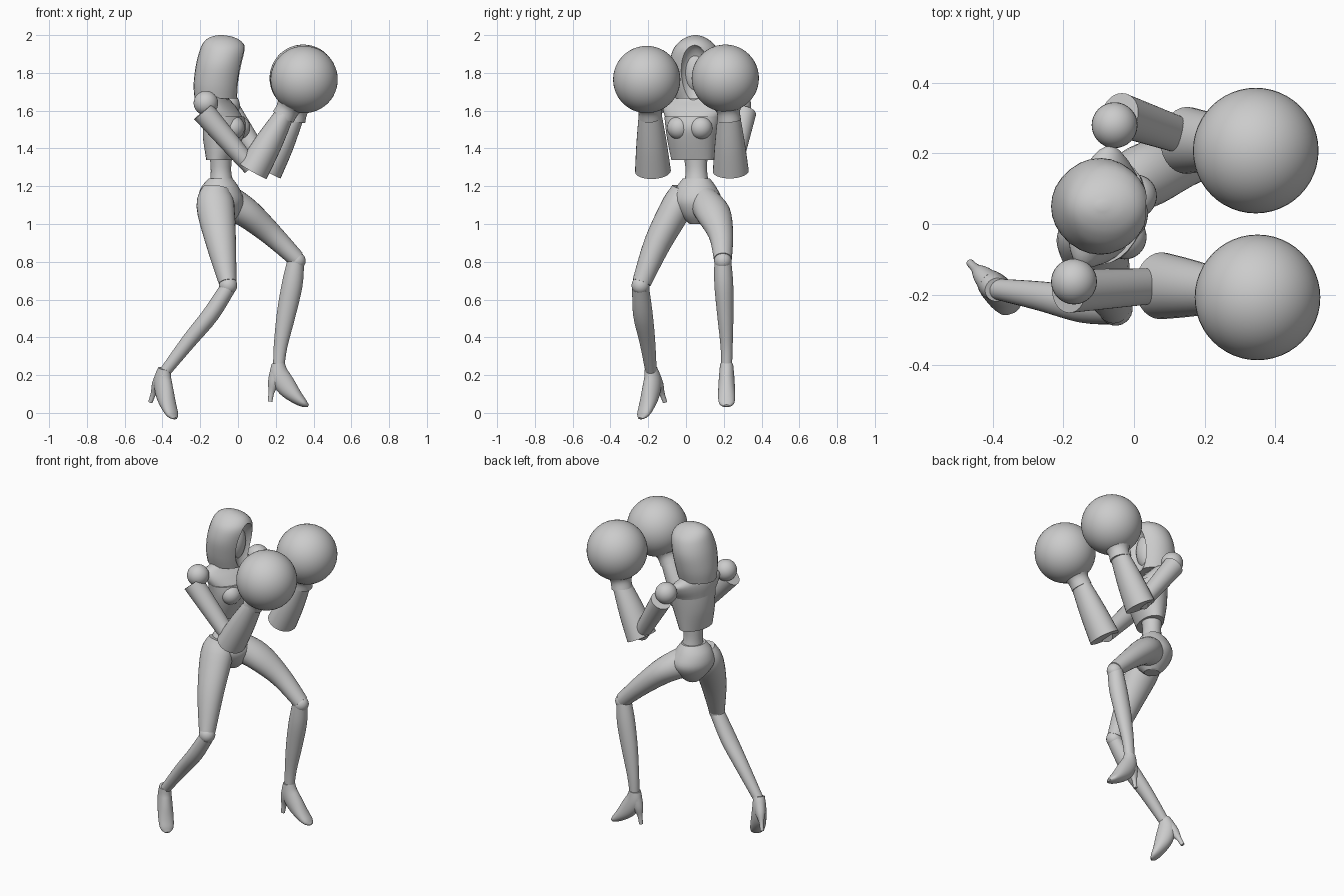
import bpy, bmesh, math
from mathutils import Vector, Matrix

if "Cube" in bpy.data.objects:
    bpy.data.objects.remove(bpy.data.objects["Cube"])

grey = bpy.data.materials.new("plain grey")
grey.use_nodes = True
grey.diffuse_color = (0.6, 0.6, 0.6, 1)
grey.node_tree.nodes["Principled BSDF"].inputs["Base Color"].default_value = (0.6, 0.6, 0.6, 1)


def finish(name, bm):
    bmesh.ops.recalc_face_normals(bm, faces=bm.faces)
    mesh = bpy.data.meshes.new(name)
    bm.to_mesh(mesh)
    bm.free()
    mesh.materials.append(grey)
    ob = bpy.data.objects.new(name, mesh)
    bpy.context.collection.objects.link(ob)
    smooth(ob)
    return ob


def smooth(ob):
    bpy.ops.object.select_all(action='DESELECT')
    ob.select_set(True)
    bpy.context.view_layer.objects.active = ob
    bpy.ops.object.shade_smooth_by_angle(angle=math.radians(40))


def ball(name, centre, radii, yaw=0, detail=32):
    bm = bmesh.new()
    m = Matrix.Translation(centre) @ Matrix.Rotation(math.radians(yaw), 4, 'Z') @ Matrix.Diagonal((*radii, 1))
    bmesh.ops.create_uvsphere(bm, u_segments=detail, v_segments=detail // 2, radius=1, matrix=m)
    return finish(name, bm)


def spline(keys, steps):
    """Smooth resampling of the key rings."""
    out = []
    for i in range(len(keys) - 1):
        p0, p1 = keys[max(i - 1, 0)], keys[i]
        p2, p3 = keys[i + 1], keys[min(i + 2, len(keys) - 1)]
        for s in range(steps):
            t = s / steps
            out.append([b + t / 2 * (c - a + t * (2*a - 5*b + 4*c - d + t * (3*(b - c) + d - a)))
                        for a, b, c, d in zip(p0, p1, p2, p3)])
    return out + [list(keys[-1])]


def loft(name, keys, yaw=0, level=False, steps=4, sides=28, matrix=None):
    """Rings of (x, y, z, depth radius, side radius) skinned along a path."""
    rings = spline(keys, steps)
    centres = [Vector(r[:3]) for r in rings]
    side0 = Matrix.Rotation(math.radians(yaw), 3, 'Z') @ Vector((0, 1, 0))
    bm = bmesh.new()
    loops = []
    for i, r in enumerate(rings):
        t = centres[min(i + 1, len(rings) - 1)] - centres[max(i - 1, 0)]
        t = Vector((0, 0, 1)) if level else t.normalized()
        side = (side0 - t * side0.dot(t)).normalized()
        depth = side.cross(t)
        loops.append([bm.verts.new(centres[i] + depth * r[3] * math.cos(a) + side * r[4] * math.sin(a))
                      for a in (math.tau * k / sides for k in range(sides))])
    for lo, hi in zip(loops, loops[1:]):
        for k in range(sides):
            j = (k + 1) % sides
            bm.faces.new((lo[k], lo[j], hi[j], hi[k]))
    bm.faces.new(loops[0])
    bm.faces.new(loops[-1])
    if matrix:
        bm.transform(matrix)
    return finish(name, bm)


# Hood with a carved face opening, and the face inside
hood = loft("hood", [(-.115, .05, 1.665, .115, .105), (-.11, .05, 1.74, .125, .125),
                     (-.095, .05, 1.84, .128, .137), (-.08, .05, 1.92, .122, .12),
                     (-.08, .05, 1.965, .1, .085), (-.085, .05, 1.99, .06, .045),
                     (-.09, .05, 2.0, .012, .01)], level=True)
cutter = ball("face_opening_cutter", (.05, .045, 1.78), (.085, .085, .17))
cutter.hide_render = True
cut = hood.modifiers.new("face opening", 'BOOLEAN')
cut.object, cut.operation = cutter, 'DIFFERENCE'
bpy.context.view_layer.objects.active = hood
bpy.ops.object.modifier_apply(modifier=cut.name)
bpy.data.objects.remove(cutter)
smooth(hood)
ball("face", (-.065, .05, 1.81), (.07, .07, .12))
loft("neck", [(-.105, .05, 1.62, .05, .055), (-.09, .05, 1.69, .042, .045), (-.08, .05, 1.76, .042, .045)])

# Torso: waist, chest, fitted bodice
TWIST = -14
loft("waist", [(-.085, .055, 1.2, .065, .07), (-.09, .055, 1.28, .054, .057),
               (-.09, .05, 1.37, .06, .065)], yaw=TWIST, level=True)
loft("chest", [(-.08, .035, 1.45, .1, .125), (-.075, .035, 1.54, .105, .14), (-.095, .045, 1.61, .085, .172),
               (-.11, .052, 1.655, .06, .165), (-.11, .05, 1.69, .04, .06)], yaw=TWIST, level=True)
loft("bodice", [(-.095, .035, 1.34, .07, .115), (-.082, .032, 1.44, .1, .132),
                (-.072, .033, 1.51, .112, .143), (-.075, .035, 1.57, .104, .152)], yaw=TWIST, level=True)
for label, off in (("left", .06), ("right", -.06)):
    spot = Matrix.Rotation(math.radians(TWIST), 3, 'Z') @ Vector((.062, off, 0)) + Vector((-.07, .035, 1.51))
    ball(label + "_bust", spot, (.06, .062, .062), TWIST)

# Pelvis
loft("pelvis", [(-.085, .06, 1.0, .045, .04), (-.085, .06, 1.05, .09, .095), (-.09, .058, 1.12, .118, .135),
                (-.095, .055, 1.19, .1, .11), (-.092, .055, 1.24, .062, .075)], yaw=-25, level=True)

# Arms: shoulder, upper arm, flared sleeve, round glove
arms = {
    "right": ((-.17, -.163, 1.64), (-.185, -.19, 1.595), (.07, -.175, 1.3),
              (.077, -.175, 1.28), (.25, -.19, 1.585), (.35, -.208, 1.765)),
    "left": ((-.055, .28, 1.63), (-.04, .31, 1.59), (.15, .245, 1.3),
             (.15, .237, 1.28), (.3, .227, 1.57), (.345, .208, 1.772)),
}
for label, (shoulder, arm_top, elbow, cuff, wrist, fist) in arms.items():
    ball(label + "_shoulder", shoulder, (.065, .065, .065))
    mid = Vector(arm_top).lerp(Vector(elbow), .5)
    loft(label + "_upper_arm", [(*arm_top, .062, .062), (*mid, .054, .056), (*elbow, .045, .05)])
    mid = Vector(cuff).lerp(Vector(wrist), .5)
    loft(label + "_sleeve", [(*cuff, .085, .095), (*mid, .073, .08), (*wrist, .05, .06)])
    w, f = Vector(wrist), Vector(fist)
    loft(label + "_glove_cuff", [(*w.lerp(f, -.1), .062, .062), (*w.lerp(f, .12), .062, .062),
                                 (*w.lerp(f, .3), .08, .085), (*w.lerp(f, .5), .12, .12)])
    ball(label + "_glove", fist, (.178, .178, .178), detail=48)

# Legs
loft("right_thigh", [(-.115, -.015, 1.19, .07, .06), (-.12, -.045, 1.1, .1, .083), (-.09, -.15, .9, .08, .072),
                     (-.055, -.235, .69, .047, .05)])
ball("right_knee", (-.052, -.24, .675), (.048, .048, .05))
loft("right_shin", [(-.055, -.24, .66, .042, .045), (-.145, -.228, .52, .045, .052),
                    (-.26, -.205, .38, .04, .042), (-.385, -.185, .22, .03, .03)])
loft("left_thigh", [(-.05, .095, 1.115, .09, .08), (.05, .145, 1.055, .078, .092),
                    (.18, .185, .942, .06, .065), (.31, .195, .815, .045, .048)])
ball("left_knee", (.31, .195, .805), (.048, .046, .048))
loft("left_shin", [(.305, .195, .8, .045, .045), (.287, .2, .68, .055, .05), (.255, .208, .52, .05, .043),
                   (.225, .215, .35, .036, .032), (.215, .215, .23, .029, .028)])

# High-heeled feet, modelled around the ankle and then posed
feet = {"left": ((.215, .215, .25), 0, 0), "right": ((-.39, -.185, .222), -45, 19)}
for label, (ankle, yaw, pitch) in feet.items():
    pose = (Matrix.Translation(ankle) @ Matrix.Rotation(math.radians(yaw), 4, 'Z')
            @ Matrix.Rotation(math.radians(pitch), 4, 'Y'))
    loft(label + "_foot", [(-.002, 0, .012, .034, .034), (.005, 0, -.05, .052, .04), (.045, 0, -.115, .052, .044),
                           (.095, 0, -.168, .036, .045), (.135, 0, -.2, .021, .038), (.158, 0, -.212, .006, .015)],
         matrix=pose)
    loft(label + "_heel", [(-.005, 0, -.035, .042, .036), (-.025, 0, -.09, .032, .028),
                           (-.038, 0, -.14, .016, .014), (-.045, 0, -.19, .012, .011)], matrix=pose)
